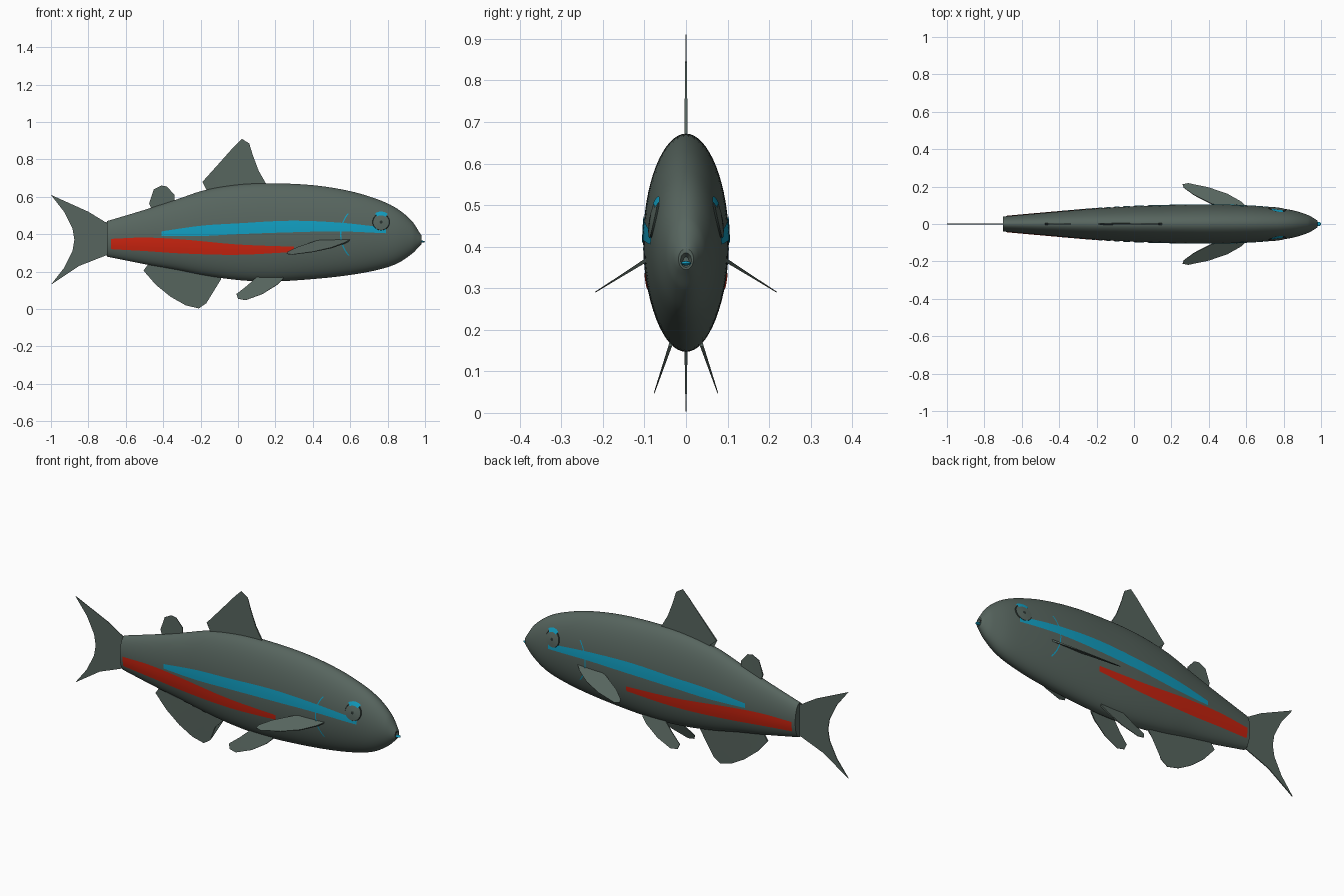
import bpy, bmesh
from math import sin, cos, pi, radians, sqrt
from mathutils import Vector

cube = bpy.data.objects.get("Cube")
if cube:
    bpy.data.objects.remove(cube, do_unlink=True)


def material(name, rgb):
    mat = bpy.data.materials.new(name)
    mat.use_nodes = True
    mat.diffuse_color = (*rgb, 1)
    mat.node_tree.nodes["Principled BSDF"].inputs["Base Color"].default_value = (*rgb, 1)
    return mat


GREY = material("grey green skin", (0.095, 0.13, 0.113))
BLUE = material("bright blue", (0.006, 0.34, 0.53))
RED = material("warm red", (0.62, 0.018, 0.005))
DARK = material("dark pupil", (0.02, 0.03, 0.027))


def finish(name, bm, mat, angle=35):
    mesh = bpy.data.meshes.new(name)
    bm.to_mesh(mesh)
    bm.free()
    mesh.materials.append(mat)
    obj = bpy.data.objects.new(name, mesh)
    bpy.context.collection.objects.link(obj)
    bpy.ops.object.select_all(action='DESELECT')
    obj.select_set(True)
    bpy.context.view_layer.objects.active = obj
    bpy.ops.object.shade_smooth_by_angle(angle=radians(angle))
    return obj


# Body stations: x, bottom z, top z, half width
STATIONS = [(-.7, .28, .47, .04), (-.5, .24, .53, .058), (-.33, .21, .585, .073),
            (-.18, .18, .635, .085), (0, .155, .665, .095), (.17, .147, .672, .1),
            (.4, .16, .662, .103), (.6, .182, .63, .098), (.75, .21, .585, .087),
            (.85, .243, .537, .073), (.93, .295, .47, .048), (.97, .335, .41, .026)]


def interpolate(table, x):
    """Smooth cubic through the rows of a table, keyed by the first column."""
    n = len(table)
    i = max([k for k in range(n - 1) if table[k][0] <= x] or [0])

    def slope(k, c):
        a, b = table[max(k - 1, 0)], table[min(k + 1, n - 1)]
        return (b[c] - a[c]) / (b[0] - a[0])

    a, b = table[i], table[i + 1]
    d = b[0] - a[0]
    t = min(max((x - a[0]) / d, 0), 1)
    return [a[c] * (1 + 2 * t) * (1 - t) ** 2 + b[c] * t * t * (3 - 2 * t)
            + d * t * (1 - t) * (slope(i, c) * (1 - t) - slope(i + 1, c) * t)
            for c in range(1, len(a))]


def flank(x, z, lift, side):
    """Point on the body side at x, z, lifted outward."""
    low, high, width = interpolate(STATIONS, x)
    u = (2 * z - low - high) / (high - low)
    return Vector((x, side * (width * sqrt(max(0, 1 - u * u)) + lift), z))


# Body: elliptical rings, with a small dimpled mouth at the nose
def build_body():
    bm = bmesh.new()
    sections = []
    for a, b in zip(STATIONS, STATIONS[1:]):
        for k in range(6):
            x = a[0] + (b[0] - a[0]) * k / 6
            sections.append((x, *interpolate(STATIONS, x)))
    sections += [STATIONS[-1], (.98, .345, .395, .018),
                 (.98, .35, .385, .013), (.965, .355, .375, .007)]
    rings, n = [], 64
    for x, low, high, width in sections:
        mid, half = (low + high) / 2, (high - low) / 2
        rings.append([bm.verts.new((x, width * cos(2 * pi * j / n), mid + half * sin(2 * pi * j / n)))
                      for j in range(n)])
    for p, q in zip(rings, rings[1:]):
        for j in range(n):
            k = (j + 1) % n
            bm.faces.new((p[j], p[k], q[k], q[j]))
    bm.faces.new(rings[0])
    bm.faces.new(rings[-1])
    bmesh.ops.recalc_face_normals(bm, faces=bm.faces)
    finish("body", bm, GREY)


# Thin marking laid on a flank, shaped by point(u, v) -> x, z, lift
def patch(name, mat, side, nu, nv, point):
    bm = bmesh.new()
    grid = [[bm.verts.new(flank(*point(i / nu, j / nv), side)) for j in range(nv + 1)]
            for i in range(nu + 1)]
    for i in range(nu):
        for j in range(nv):
            bm.faces.new((grid[i][j], grid[i + 1][j], grid[i + 1][j + 1], grid[i][j + 1]))
    bmesh.ops.remove_doubles(bm, verts=bm.verts, dist=1e-5)
    for face in bm.faces:
        face.normal_update()
        if face.normal.y * side < 0:
            face.normal_flip()
    finish(name, bm, mat)


def stripe(name, mat, side, edges):
    def point(u, v):
        x = edges[0][0] + (edges[-1][0] - edges[0][0]) * u
        low, high = interpolate(edges, x)
        return x, low + (high - low) * v, .0025
    patch(name, mat, side, 60, 4, point)


def arc(name, mat, side, centre, radii, angles, lifts=(.003, .003), nu=32):
    def point(u, v):
        r = radii[0] + (radii[1] - radii[0]) * v
        a = radians(angles[0] + (angles[1] - angles[0]) * u)
        return (centre[0] + r * cos(a), centre[1] + r * sin(a),
                lifts[0] + (lifts[1] - lifts[0]) * v)
    patch(name, mat, side, nu, 4, point)


# Fin: flat outline in x and a second axis, thinning from root to tip
def fin(name, outline, place, normal, root, tip):
    bm = bmesh.new()
    normal = Vector(normal).normalized()
    sides = []
    for sign in (1, -1):
        loop = []
        for x, h in outline:
            t = min(max((h - root) / (tip - root), 0), 1)
            loop.append(bm.verts.new(place(x, h) + normal * sign * (.0045 - .0035 * t)))
        sides.append(loop)
        bm.faces.new(loop)
    a, b = sides
    for i in range(len(a)):
        k = (i + 1) % len(a)
        bm.faces.new((a[i], a[k], b[k], b[i]))
    bmesh.ops.triangulate(bm, faces=[f for f in bm.faces if len(f.verts) > 4])
    bmesh.ops.recalc_face_normals(bm, faces=bm.faces)
    finish(name, bm, GREY)


def upright(x, z):
    return Vector((x, 0, z))


build_body()

# Fins on the centre line
fin("dorsal_fin", [(-.15, .6), (-.15, .645), (-.19, .68), (-.1, .78), (-.02, .87), (.02, .91),
                   (.06, .885), (.08, .82), (.11, .74), (.15, .67), (.12, .6)],
    upright, (0, 1, 0), .65, .9)
fin("adipose_fin", [(-.45, .5), (-.475, .565), (-.45, .64), (-.41, .66), (-.38, .655),
                    (-.34, .61), (-.34, .53)], upright, (0, 1, 0), .55, .66)
fin("anal_fin", [(-.46, .27), (-.505, .205), (-.44, .13), (-.36, .065), (-.28, .02), (-.21, .003),
                 (-.17, .03), (-.14, .11), (-.09, .16), (-.1, .22)], upright, (0, 1, 0), .2, 0)
fin("tail_fin", [(-.68, .46), (-.71, .465), (-.8, .52), (-1, .61), (-.93, .52), (-.885, .43),
                 (-.875, .37), (-.885, .31), (-.93, .22), (-1, .13), (-.85, .23),
                 (-.71, .285), (-.68, .29)], upright, (0, 1, 0), -1, 1)

# Paired parts
for side, word in ((1, "right"), (-1, "left")):
    # The model faces +x-ward along its length, so names follow the frame's two flanks
    label = "back" if side > 0 else "front"
    fin(label + "_pectoral_fin",
        [(.61, .085), (.57, .12), (.5, .16), (.4, .195), (.29, .218), (.26, .212), (.265, .195),
         (.32, .155), (.42, .105), (.5, .085)],
        lambda x, y: Vector((x, side * y, .365 - .63 * (y - .1))), (0, side * .53, .85), .1, .21)
    fin(label + "_pelvic_fin",
        [(.24, .19), (.24, .16), (.21, .13), (.13, .08), (.04, .047), (0, .055), (-.008, .08),
         (.05, .125), (.1, .17), (.12, .19)],
        lambda x, z: Vector((x, side * (.035 + .34 * (.17 - z)), z)), (0, .95, side * .32), .17, .05)
    stripe(label + "_blue_stripe", BLUE, side,
           [(-.41, .39, .415), (-.2, .39, .445), (0, .4, .458), (.28, .41, .472),
            (.54, .415, .462), (.79, .405, .435)])
    stripe(label + "_red_stripe", RED, side,
           [(-.68, .32, .375), (-.5, .31, .382), (-.3, .297, .372), (0, .29, .345), (.3, .305, .333)])
    eye = (.765, .465)
    arc(label + "_eye", GREY, side, eye, (0, .043), (0, 360), (.007, .004))
    arc(label + "_eye_rim", DARK, side, eye, (.043, .046), (0, 360), (.004, 0))
    arc(label + "_pupil", DARK, side, eye, (0, .008), (0, 360), (.009, .008))
    arc(label + "_eye_highlight", BLUE, side, eye, (.036, .056), (50, 125), (.007, .004))
    arc(label + "_gill_line", BLUE, side, (.72, .4), (.168, .174), (140, 222))

# Lip
bm = bmesh.new()
bmesh.ops.create_uvsphere(bm, u_segments=16, v_segments=8, radius=.015)
bmesh.ops.scale(bm, verts=bm.verts, vec=(1, .8, .35))
bmesh.ops.translate(bm, verts=bm.verts, vec=(.985, 0, .36))
finish("lip", bm, BLUE)
